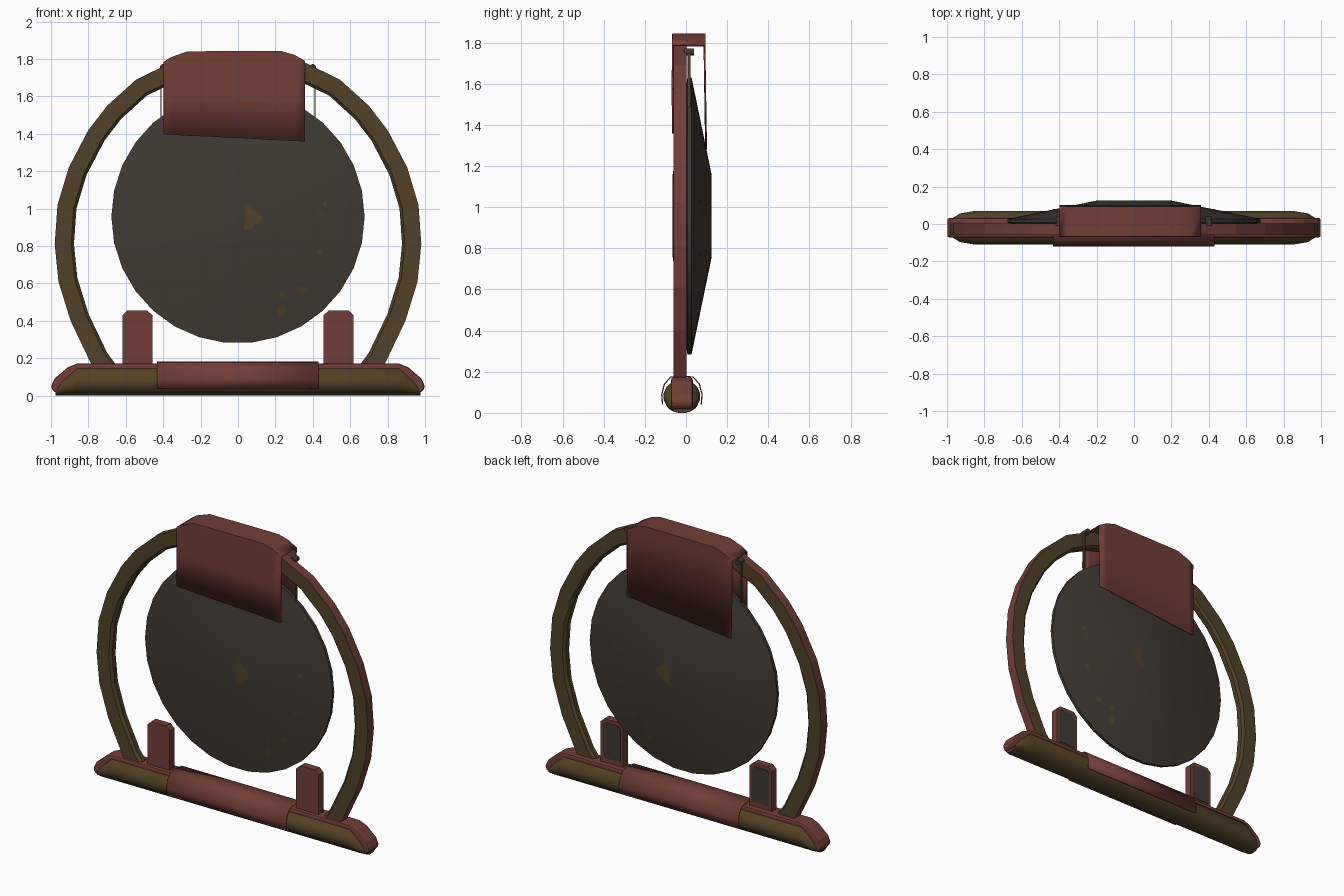
import bpy, bmesh, math
from mathutils import Vector

if "Cube" in bpy.data.objects:
    bpy.data.objects.remove(bpy.data.objects["Cube"])


def material(name, rgb):
    m = bpy.data.materials.new(name)
    m.diffuse_color = (*rgb, 1)
    m.use_nodes = True
    m.node_tree.nodes["Principled BSDF"].inputs["Base Color"].default_value = m.diffuse_color
    return m


RED = material("dark_red", (0.17, 0.048, 0.037))
OLIVE = material("olive_wood", (0.086, 0.053, 0.019))
DARK = material("dark_bronze", (0.054, 0.043, 0.034))


def make(name, verts, faces, mats, rule=None, smooth=0):
    me = bpy.data.meshes.new(name)
    me.from_pydata(verts, [], faces)
    ob = bpy.data.objects.new(name, me)
    bpy.context.collection.objects.link(ob)
    for m in mats:
        me.materials.append(m)
    bm = bmesh.new()
    bm.from_mesh(me)
    bmesh.ops.recalc_face_normals(bm, faces=bm.faces)
    bm.to_mesh(me)
    bm.free()
    if rule:
        for p in me.polygons:
            p.material_index = rule(p)
    if smooth:
        bpy.ops.object.select_all(action='DESELECT')
        ob.select_set(True)
        bpy.context.view_layer.objects.active = ob
        bpy.ops.object.shade_smooth_by_angle(angle=math.radians(smooth))
    return ob


def loft(name, rings, mats, closed=True, caps=True, **kw):
    # skin a list of equal-length cross-sections
    n = len(rings[0])
    verts = [v for r in rings for v in r]
    faces = []
    for i in range(len(rings) - 1):
        for j in range(n if closed else n - 1):
            k = (j + 1) % n
            faces.append((i*n + j, i*n + k, (i+1)*n + k, (i+1)*n + j))
    if caps and closed:
        faces += [tuple(range(n)), tuple(range((len(rings)-1)*n, len(rings)*n))]
    return make(name, verts, faces, mats, **kw)


def slab(name, outline, y0, y1, mats, bevel=0, **kw):
    # extrude an xz outline along y
    ob = loft(name, [[(x, y, z) for x, z in outline] for y in (y0, y1)], mats, **kw)
    if bevel:
        b = ob.modifiers.new("bevel", 'BEVEL')
        b.width, b.segments = bevel, 2
    return ob


def sheet(name, rings, thick):
    ob = loft(name, rings, [RED], closed=False, smooth=40)
    s = ob.modifiers.new("thickness", 'SOLIDIFY')
    s.thickness, s.offset = thick, 0
    return ob


# base log with tapered ends
sections = []
for x, hw, top in ((-.975, .05, .05), (-.93, .078, .1), (-.86, .09, .164),
                   (.86, .09, .164), (.93, .078, .1), (.975, .05, .05)):
    sections.append([(x, -.02 + hw*math.cos(a), top/2 + top/2*math.sin(a))
                     for a in [math.tau*(i + .5)/16 for i in range(16)]])
for s in sections:
    low = min(v[2] for v in s)
    s[:] = [(x, y, z - low) for x, y, z in s]
loft("base_log", sections, [OLIVE], smooth=40)

# red strip along the top and over the ends of the base
half = [(.965, .014), (.99, .025), (1, .05), (.98, .092), (.91, .152), (.86, .172)]
slab("base_strip", half + [(-x, z) for x, z in reversed(half)], -.073, .033, [RED], bevel=.012)

# cloth wrapped over the middle of the base
prof = [(-.114, .04), (-.118, .09), (-.105, .14), (-.075, .174), (-.02, .179),
        (.035, .174), (.065, .14), (.078, .09), (.074, .04)]
sheet("base_cloth", [[(x, y, z) for y, z in prof] for x in (-.433, .43)], .006)

# round frame, red on its outer edge
h = [(.71, .07), (.79, .18), (.895, .40), (.96, .61), (.98, .81), (.965, 1.02), (.905, 1.22),
     (.80, 1.42), (.70, 1.55), (.545, 1.69), (.36, 1.78), (.19, 1.822)]
path = [Vector(p) for p in h + [(0, 1.828)] + [(-x, z) for x, z in reversed(h)]]
rings = []
for i, p in enumerate(path):
    t = (path[min(i+1, len(path)-1)] - path[max(i-1, 0)]).normalized()
    n = Vector((-t.y, t.x))
    q, c = p + n*.103, p + n*.088
    rings.append([(p.x, -.06, p.y), (p.x, .003, p.y), (c.x, .003, c.y),
                  (q.x, -.012, q.y), (q.x, -.045, q.y), (c.x, -.06, c.y)])
mid = Vector((0, 0, .85))
loft("round_frame", rings, [OLIVE, RED],
     rule=lambda p: 1 if abs(p.normal.y) < .1 and p.normal.dot(p.center - mid) > 0 else 0)

# gong: double cone with flat centres
GZ, GR, FR = .957, .677, .2
gong = [[(r*math.cos(math.tau*i/30), y, GZ + r*math.sin(math.tau*i/30)) for i in range(30)]
        for r, y in ((FR, -.065), (GR, .007), (GR, .027), (FR, .125))]
loft("gong", gong, [DARK], smooth=25)


def gong_y(x, z, back):
    t = min(1, max(0, (GR - math.hypot(x, z - GZ))/(GR - FR)))
    return .027 + .098*t + .0025 if back else .007 - .072*t - .0025


# worn spots on both gong faces
patch = [(.03, .88), (.04, .955), (.03, 1.025), (.07, 1.015), (.08, 1.0), (.135, .96),
         (.115, .925), (.09, .915), (.075, .89)]
spots = [patch]
for x, z, a, b in ((.465, 1.025, .01, .014), (.44, .97, .009, .01), (.437, .77, .016, .014),
                   (.34, .57, .03, .017), (.23, .46, .024, .03), (.235, .54, .014, .018),
                   (.42, .65, .006, .006), (.41, 1.27, .006, .008)):
    spots.append([(x + a*math.cos(i*math.tau/6), z + b*math.sin(i*math.tau/6)) for i in range(6)])
for back in (False, True):
    verts, faces = [], []
    for s in spots:
        faces.append(tuple(range(len(verts), len(verts) + len(s))))
        verts += [(x, gong_y(x, z, back), z) for x, z in s]
    ob = make("gong_spots_back" if back else "gong_spots_front", verts, faces, [OLIVE])
    if ob.data.polygons[0].normal.y * (1 if back else -1) < 0:
        ob.data.flip_normals()

# cloth draped over the top of the frame
cols = ((-.397, 1.782, 1.398, 1.28), (-.36, 1.806, 1.396, 1.284), (-.27, 1.838, 1.39, 1.293),
        (0, 1.84, 1.378, 1.32), (.23, 1.84, 1.365, 1.343), (.30, 1.82, 1.362, 1.35),
        (.358, 1.788, 1.358, 1.355))
sheet("top_cloth", [[(x, -.064, f), (x, -.066, (f + t)/2), (x, -.064, t), (x, .092, t),
                     (x, .09, t - .05), (x, .097, b)] for x, t, f, b in cols], .008)

for side, s in (("left", -1), ("right", 1)):
    # short posts with a dark plate on the back
    post = [(s*x, z) for x, z in ((.457, .15), (.457, .43), (.485, .455), (.592, .455),
                                  (.618, .43), (.618, .15))]
    slab(side + "_post", post, -.052, -.002, [RED])
    plate = [(s*x, z) for x, z in ((.475, .2), (.475, .415), (.492, .432), (.585, .432),
                                   (.6, .415), (.6, .2))]
    slab(side + "_post_plate", plate, -.004, .002, [DARK])
    # peg and hanging cord
    peg = [(s*.4 + .018*math.cos(i*math.tau/10), 1.755 + .018*math.sin(i*math.tau/10))
           for i in range(10)]
    slab(side + "_peg", peg, -.01, .04, [DARK], smooth=40)
    cx = s*.412
    slab(side + "_cord", [(cx - .003, 1.45), (cx + .003, 1.45), (cx + .003, 1.76),
                          (cx - .003, 1.76)], .007, .022, [OLIVE])
